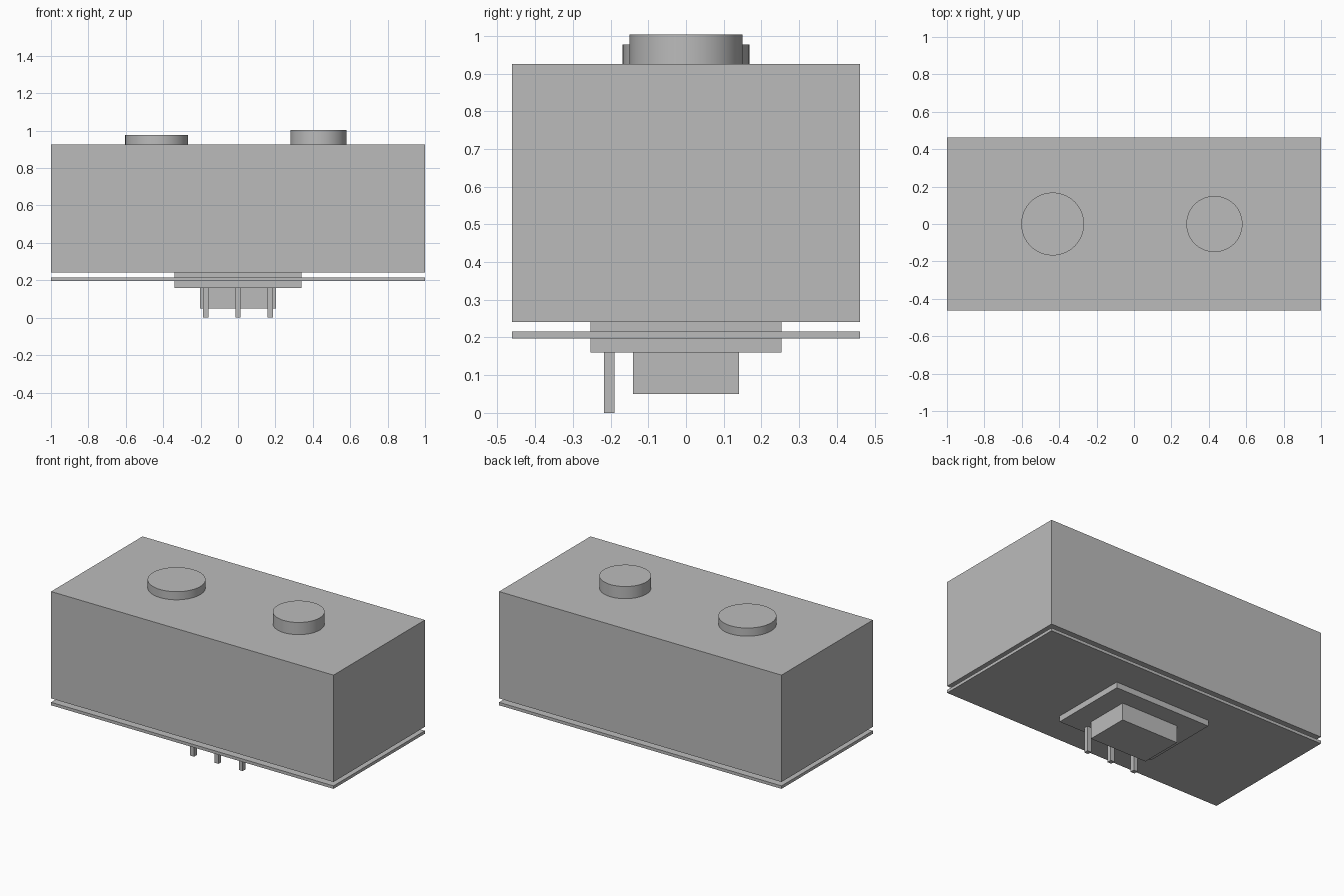
import bpy
from math import radians

cube = bpy.data.objects.get("Cube")
if cube:
    bpy.data.objects.remove(cube, do_unlink=True)

GREY = (0.5, 0.5, 0.5, 1)
grey = bpy.data.materials.new("plain grey")
grey.use_nodes = True
grey.diffuse_color = GREY
grey.node_tree.nodes["Principled BSDF"].inputs["Base Color"].default_value = GREY


def finish(name):
    obj = bpy.context.object
    obj.name = name
    obj.data.materials.append(grey)
    return obj


def box(name, x, y, width, depth, bottom, top):
    bpy.ops.mesh.primitive_cube_add(size=1, location=(x, y, (bottom + top) / 2))
    obj = finish(name)
    obj.scale = (width, depth, top - bottom)
    bpy.ops.object.transform_apply(location=False, rotation=False, scale=True)


def disc(name, x, radius, bottom, top):
    bpy.ops.mesh.primitive_cylinder_add(
        vertices=64, radius=radius, depth=top - bottom, location=(x, 0, (bottom + top) / 2))
    finish(name)
    bpy.ops.object.shade_smooth_by_angle(angle=radians(30))


# Housing and the thin plate hanging just beneath it
BODY_TOP = 0.925
box("housing", 0, 0, 2, 0.924, 0.241, BODY_TOP)
box("base_plate", 0, 0, 2, 0.924, 0.197, 0.216)

# Stepped mount through the plate
box("mount_block", 0, 0, 0.68, 0.506, 0.16, 0.241)
box("lower_plug", 0, 0, 0.404, 0.28, 0.05, 0.16)

# Buttons on the top
disc("wide_button", -0.435, 0.168, BODY_TOP, 0.977)
disc("tall_button", 0.43, 0.15, BODY_TOP, 1.003)

# Row of contact pins
for side, x in (("right", -0.172), ("middle", 0), ("left", 0.172)):
    box(side + "_pin", x, -0.204, 0.028, 0.028, 0, 0.16)
